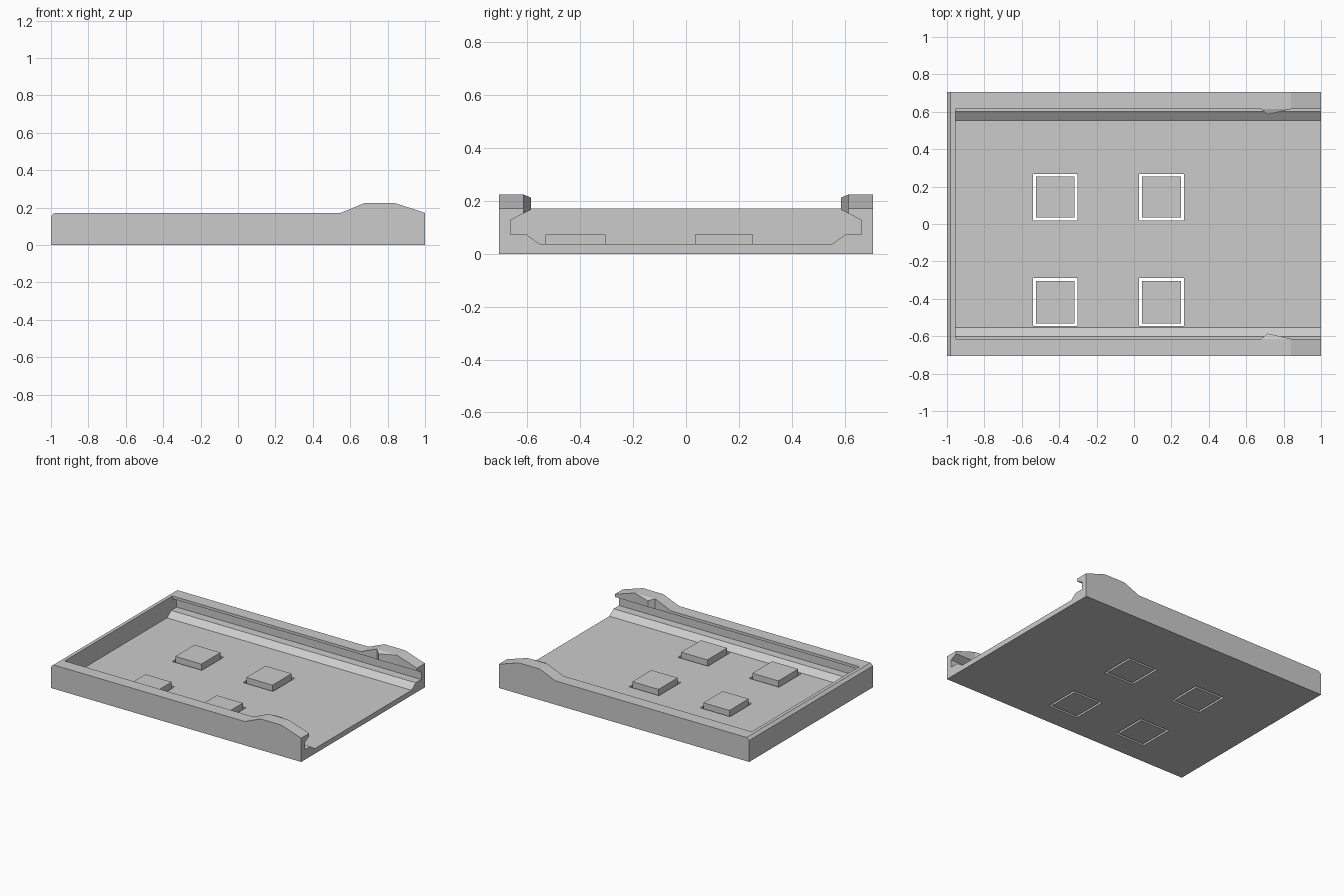
import bpy, bmesh
from mathutils import Vector

if "Cube" in bpy.data.objects:
    bpy.data.objects.remove(bpy.data.objects["Cube"], do_unlink=True)

grey = bpy.data.materials.new("plain grey")
grey.use_nodes = True
colour = (0.6, 0.6, 0.6, 1)
grey.diffuse_color = colour
grey.node_tree.nodes["Principled BSDF"].inputs["Base Color"].default_value = colour


def make_object(name, bm):
    bmesh.ops.recalc_face_normals(bm, faces=bm.faces)
    mesh = bpy.data.meshes.new(name)
    bm.to_mesh(mesh)
    bm.free()
    mesh.materials.append(grey)
    obj = bpy.data.objects.new(name, mesh)
    bpy.context.collection.objects.link(obj)
    return obj


def prism(name, points, offset):
    """Extrude a closed outline by an offset vector."""
    bm = bmesh.new()
    face = bm.faces.new([bm.verts.new(p) for p in points])
    extruded = bmesh.ops.extrude_face_region(bm, geom=[face], use_keep_orig=True)
    verts = [g for g in extruded["geom"] if isinstance(g, bmesh.types.BMVert)]
    bmesh.ops.translate(bm, verts=verts, vec=Vector(offset))
    return make_object(name, bm)


def box(name, x0, x1, y0, y1, z0, z1):
    outline = [(x0, y0, z0), (x1, y0, z0), (x1, y1, z0), (x0, y1, z0)]
    return prism(name, outline, (0, 0, z1 - z0))


def cut(target, cutter):
    mod = target.modifiers.new("cut", "BOOLEAN")
    mod.operation = "DIFFERENCE"
    mod.solver = "EXACT"
    mod.object = cutter
    cutter.hide_render = True
    bpy.context.view_layer.objects.active = target
    bpy.ops.object.modifier_apply(modifier=mod.name)
    bpy.data.objects.remove(cutter, do_unlink=True)


# Tray block: side outline with raised shoulders near the open end
half_width = 0.707
side = [(-1, 0), (1, 0), (1, 0.172), (0.84, 0.224), (0.675, 0.224),
        (0.55, 0.172), (-0.98, 0.172), (-1, 0.155)]
tray = prism("tray_body", [(x, -half_width, z) for x, z in side],
             (0, 2 * half_width, 0))

# Undercut channel, open at the +x end
half = [(0.553, 0.037), (0.602, 0.072), (0.664, 0.072), (0.664, 0.126),
        (0.615, 0.152), (0.615, 0.4)]
section = half + [(-y, z) for y, z in reversed(half)]
cut(tray, prism("channel_cutter", [(-0.955, y, z) for y, z in section],
                (2.2, 0, 0)))

# Square floor openings, each with a loose pad standing in it
gap = 0.015
number = 0
for x0, x1 in ((-0.54, -0.302), (0.028, 0.267)):
    for y0, y1 in ((-0.546, -0.29), (0.019, 0.268)):
        number += 1
        cut(tray, box("opening_cutter", x0, x1, y0, y1, -0.1, 0.06))
        box(f"floor_pad_{number}", x0 + gap, x1 - gap, y0 + gap, y1 - gap, 0, 0.072)

# Retaining nubs on the inner faces of the shoulders
for name, sign in (("left_nub", 1), ("right_nub", -1)):
    bm = bmesh.new()
    for x, y, low, high in ((0.68, 0.615, 0.152, 0.224),
                            (0.715, 0.585, 0.167, 0.212),
                            (0.84, 0.615, 0.152, 0.224)):
        for z in (low, high):
            bm.verts.new((x, sign * y, z))
    bmesh.ops.convex_hull(bm, input=bm.verts)
    make_object(name, bm)
